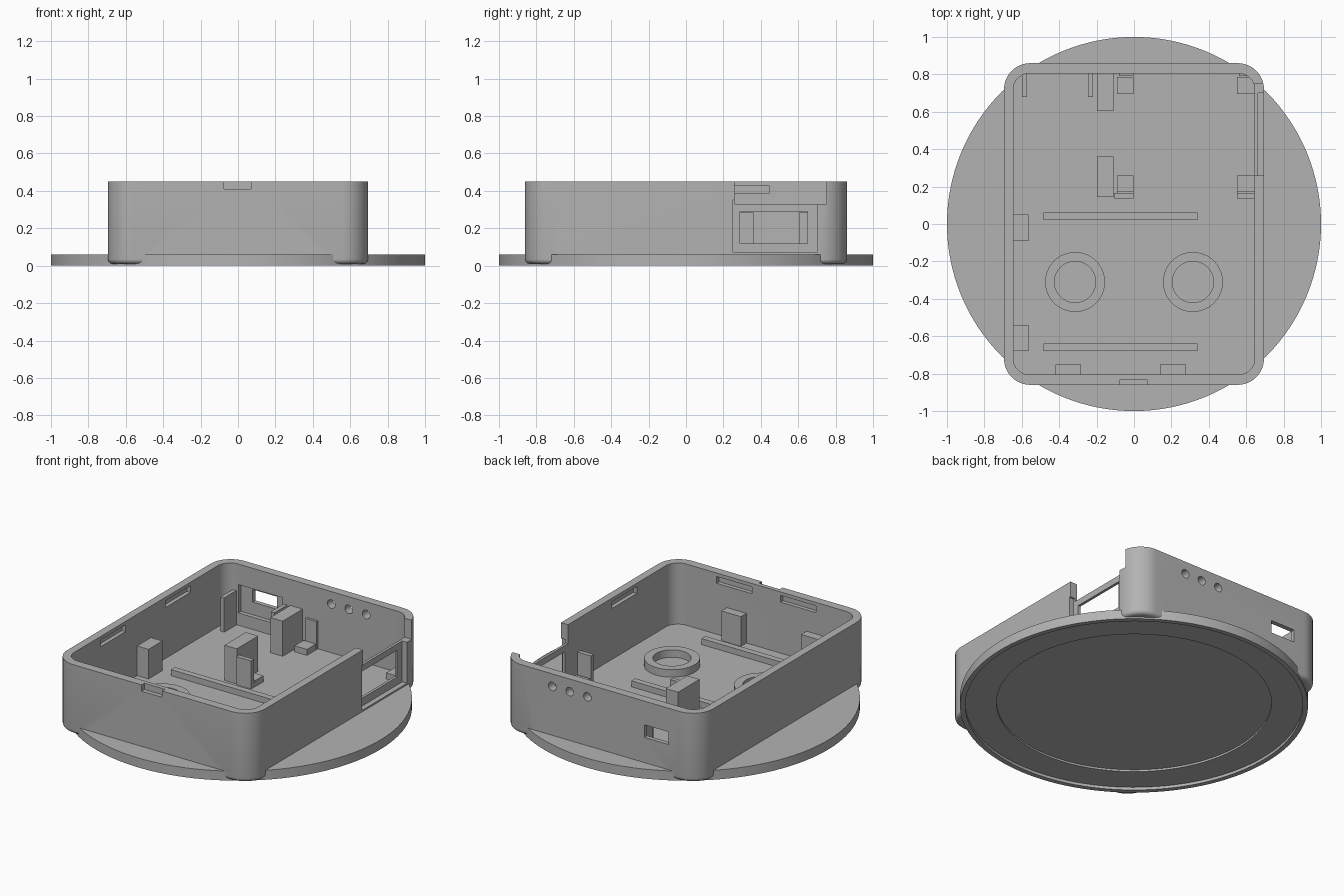
import bpy, bmesh, math
from mathutils import Matrix, Vector

if "Cube" in bpy.data.objects:
    bpy.data.objects.remove(bpy.data.objects["Cube"], do_unlink=True)

grey = bpy.data.materials.new("plain grey")
grey.use_nodes = True
grey.diffuse_color = (0.45, 0.45, 0.45, 1)
grey.node_tree.nodes["Principled BSDF"].inputs["Base Color"].default_value = (0.45, 0.45, 0.45, 1)


def finish(name, bm):
    bmesh.ops.recalc_face_normals(bm, faces=bm.faces)
    mesh = bpy.data.meshes.new(name)
    bm.to_mesh(mesh)
    bm.free()
    mesh.materials.append(grey)
    obj = bpy.data.objects.new(name, mesh)
    bpy.context.collection.objects.link(obj)
    return obj


def block(name, x, y, z, corner=0, bottom=0):
    """Box between ranges, with optional rounded upright and bottom edges."""
    bm = bmesh.new()
    size = [r[1] - r[0] for r in (x, y, z)]
    mid = Vector([sum(r) / 2 for r in (x, y, z)])
    bmesh.ops.create_cube(bm, size=1, matrix=Matrix.Translation(mid) @ Matrix.Diagonal((*size, 1)))
    if corner:
        upright = [e for e in bm.edges if abs(e.verts[0].co.z - e.verts[1].co.z) > 0.01]
        bmesh.ops.bevel(bm, geom=upright, offset=corner, segments=12, profile=0.5, affect='EDGES')
    if bottom:
        low = [e for e in bm.edges if all(v.co.z < z[0] + 0.001 for v in e.verts)]
        bmesh.ops.bevel(bm, geom=low, offset=bottom, segments=5, profile=0.5, affect='EDGES')
    return finish(name, bm)


def cylinder(name, radius, depth, matrix, sides=96):
    bm = bmesh.new()
    bmesh.ops.create_cone(bm, cap_ends=True, segments=sides, radius1=radius,
                          radius2=radius, depth=depth, matrix=matrix)
    return finish(name, bm)


def lathe(name, profile, centre=(0, 0), sides=96):
    """Spin a closed (radius, height) outline around an upright axis."""
    bm = bmesh.new()
    rings = []
    for i in range(sides):
        a = math.tau * i / sides
        rings.append([bm.verts.new((centre[0] + r * math.cos(a), centre[1] + r * math.sin(a), h))
                      for r, h in profile])
    n = len(profile)
    for i in range(sides):
        a, b = rings[i], rings[(i + 1) % sides]
        for j in range(n):
            k = (j + 1) % n
            bm.faces.new((a[j], b[j], b[k], a[k]))
    bmesh.ops.remove_doubles(bm, verts=bm.verts, dist=0.0001)
    bmesh.ops.dissolve_degenerate(bm, edges=bm.edges, dist=0.0001)
    return finish(name, bm)


def smooth(obj):
    bpy.ops.object.select_all(action='DESELECT')
    obj.select_set(True)
    bpy.context.view_layer.objects.active = obj
    bpy.ops.object.shade_smooth_by_angle(angle=math.radians(30))


FLOOR = 0.062
WX, WY, TOP = 0.695, 0.86, 0.45    # outer wall
IX, IY = 0.645, 0.805              # inner wall

# Round base plate with a stepped recess underneath
smooth(lathe("base_plate", [(0, 0.03), (0.79, 0.03), (0.79, 0.018), (0.97, 0.018),
                            (0.97, 0), (1, 0), (1, 0.06), (0, 0.06)], sides=128))

# Open tray
tray = block("tray", (-WX, WX), (-WY, WY), (0.01, TOP), 0.14, 0.025)
cuts = [
    block("cavity", (-IX, IX), (-IY, IY), (FLOOR, 1), 0.085),
    cylinder("underside", 0.98, 0.2, Matrix.Translation((0, 0, -0.06)), 128),
    block("front_notch", (-0.075, 0.07), (-1, -0.832), (0.41, 1)),
    # side opening: upper gap, recessed frame, window
    block("side_gap", (0.6, 1), (0.26, 0.75), (0.33, 1)),
    block("side_recess", (0.662, 1), (0.25, 0.7), (0.07, 0.35)),
    block("side_window", (0.6, 1), (0.29, 0.65), (0.12, 0.29)),
    # back port
    block("port_hole", (-0.48, -0.31), (0.7, 1), (0.22, 0.3)),
    block("port_recess", (-0.56, -0.25), (0.7, 0.832), (0.14, 0.32)),
]
# Three round holes in the back wall
for x in (0.09, 0.213, 0.336):
    turn = Matrix.Translation((x, 0.83, 0.37)) @ Matrix.Rotation(math.pi / 2, 4, 'X')
    cuts.append(cylinder("back_hole", 0.027, 0.3, turn, 32))
# Snap slots inside the walls
SLOT = (0.385, 0.428)
for y in (-0.33, 0.32):
    cuts.append(block("snap_slot", (-IX - 0.025, -0.6), (y - 0.125, y + 0.125), SLOT))
cuts.append(block("snap_slot", (0.6, IX + 0.025), (-0.43, -0.18), SLOT))
for x in (-0.225, 0.225):
    cuts.append(block("snap_slot", (x - 0.125, x + 0.125), (-IY - 0.025, -0.75), SLOT))

bpy.context.view_layer.objects.active = tray
for cutter in cuts:
    cutter.hide_render = True
    mod = tray.modifiers.new("cut", 'BOOLEAN')
    mod.operation, mod.solver, mod.object = 'DIFFERENCE', 'EXACT', cutter
    bpy.ops.object.modifier_apply(modifier=mod.name)
    bpy.data.objects.remove(cutter, do_unlink=True)
smooth(tray)

# Raised rings on the floor
for x in (-0.315, 0.315):
    smooth(lathe("floor_ring", [(0.11, 0.05), (0.16, 0.05), (0.16, 0.11), (0.11, 0.11)],
                 (x, -0.31), 64))


def stand(name, x, y, top):
    block(name, x, y, (0.05, top))


# Long floor ribs
for y in (-0.68, 0.022):
    stand("floor_rib", (-0.485, 0.34), (y, y + 0.04), 0.1)

# Wall posts
for y in (-0.68, -0.09):
    stand("side_post", (-IX - 0.01, -0.565), (y, y + 0.14), 0.25)
for x in (-0.42, 0.14):
    stand("front_post", (x, x + 0.137), (-IY - 0.01, -0.75), 0.25)

# Guides beside the back port
for x in (-0.598, -0.245):
    stand("port_guide", (x, x + 0.025), (0.68, IY + 0.01), 0.28)

# Tall blocks
stand("tall_block_front", (-0.197, -0.11), (0.145, 0.36), 0.285)
stand("tall_block_back", (-0.197, -0.11), (0.605, IY + 0.01), 0.285)

# Low rests with upright stops
for x0, x1 in ((-0.09, -0.003), (0.552, IX + 0.01)):
    stand("front_rest", (x0, x1), (0.175, 0.26), 0.1)
    stand("back_rest", (x0, x1), (0.695, 0.785), 0.1)
    stand("front_stop", (x0 - 0.018 if x0 < 0 else x0, x1), (0.137, 0.165), 0.24)
    stand("back_stop", (x0 + 0.01, min(x1, 0.61)), (0.79, IY + 0.01), 0.24)
    stand("front_rest_link", (x0, x1), (0.16, 0.18), 0.09)
